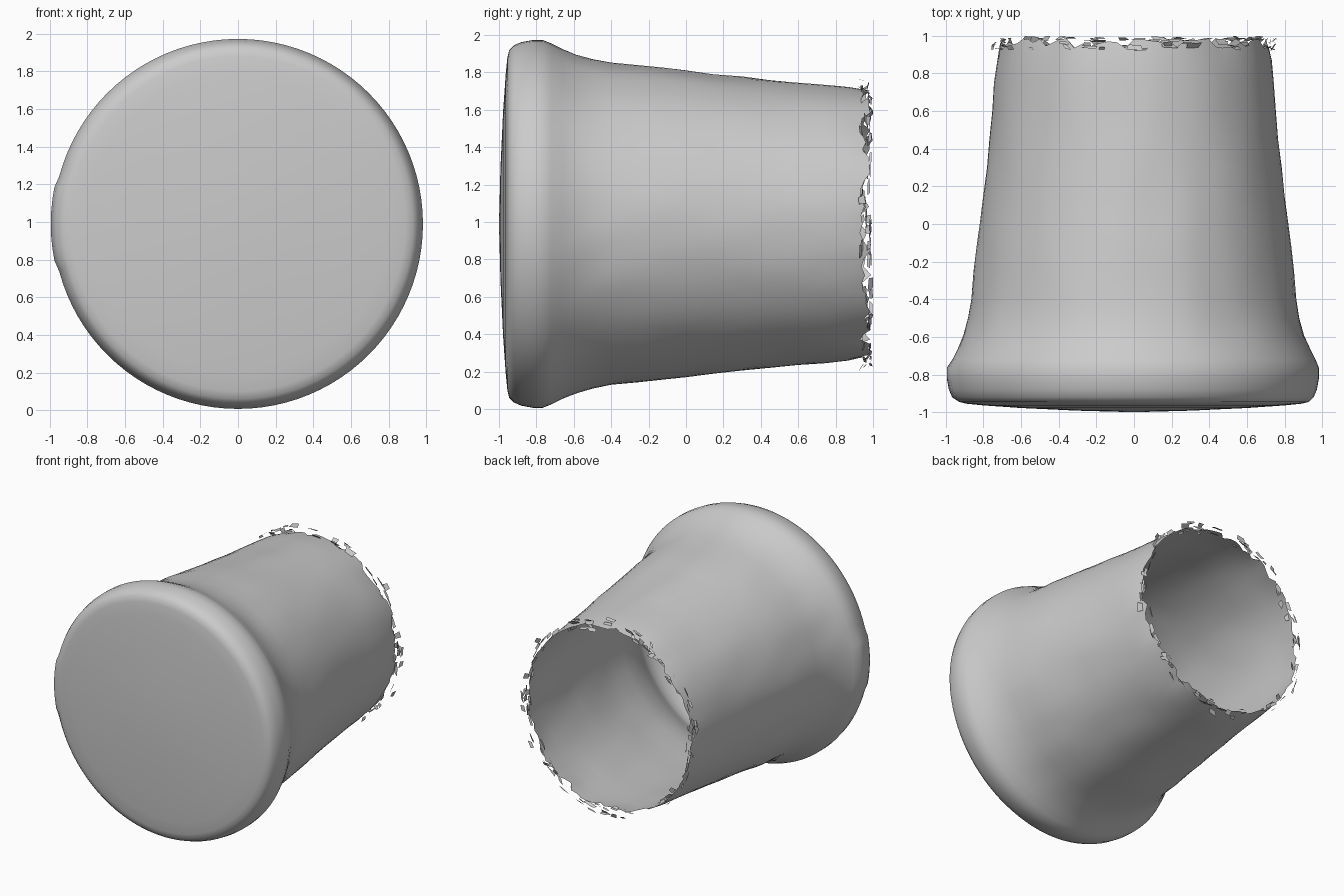
import bpy, bmesh, math, random
from mathutils import Vector, noise

random.seed(4)
if "Cube" in bpy.data.objects:
    bpy.data.objects.remove(bpy.data.objects["Cube"])

CENTRE_Z = 0.99
SEGMENTS = 96

grey = bpy.data.materials.new("plain grey")
grey.use_nodes = True
grey.diffuse_color = (0.6, 0.6, 0.6, 1)
grey.node_tree.nodes["Principled BSDF"].inputs["Base Color"].default_value = (0.6, 0.6, 0.6, 1)


def finish(bm, name):
    mesh = bpy.data.meshes.new(name)
    bm.to_mesh(mesh)
    bm.free()
    obj = bpy.data.objects.new(name, mesh)
    bpy.context.collection.objects.link(obj)
    mesh.materials.append(grey)
    return obj


def ring_point(radius, angle, y):
    return Vector((radius * math.cos(angle), y, CENTRE_Z + radius * math.sin(angle)))


# Radius and depth of the flared shell, from the domed end to the open rim
profile = [(0.3, -0.992), (0.6, -0.978), (0.8, -0.964), (0.89, -0.955), (0.93, -0.945),
           (0.955, -0.92), (0.972, -0.88), (0.983, -0.82), (0.983, -0.765), (0.965, -0.72),
           (0.935, -0.66), (0.905, -0.59), (0.88, -0.5), (0.862, -0.4), (0.85, -0.25),
           (0.835, -0.12), (0.82, 0), (0.8, 0.15), (0.785, 0.3), (0.768, 0.45),
           (0.755, 0.6), (0.743, 0.75), (0.73, 0.87), (0.715, 0.96)]

# Closed domed end, rounded lip and tapering wall in one open shell
bm = bmesh.new()
rings = []
for radius, y in profile:
    ring = []
    for i in range(SEGMENTS):
        angle = math.tau * i / SEGMENTS
        r = radius
        if y > -0.6:
            r += 0.007 * noise.noise(ring_point(radius, angle, y) * 5)
        elif -0.93 < y < -0.75 and abs(angle - math.pi) < 0.22:
            r += 0.012  # small flat swelling on one side of the lip
        depth = y + (random.uniform(-0.03, 0.03) if y > 0.9 else 0)
        ring.append(bm.verts.new(ring_point(r, angle, depth)))
    rings.append(ring)
tip = bm.verts.new((0, -1, CENTRE_Z))
for i in range(SEGMENTS):
    j = (i + 1) % SEGMENTS
    bm.faces.new((tip, rings[0][i], rings[0][j]))
    for a, b in zip(rings, rings[1:]):
        bm.faces.new((a[i], b[i], b[j], a[j]))
bmesh.ops.recalc_face_normals(bm, faces=bm.faces)
shell = finish(bm, "flared_shell")
bpy.context.view_layer.objects.active = shell
shell.select_set(True)
bpy.ops.object.shade_smooth_by_angle(angle=math.radians(40))

# Torn scraps scattered round the open rim
bm = bmesh.new()
for _ in range(110):
    angle = random.uniform(0, math.tau)
    centre = ring_point(random.uniform(0.69, 0.77), angle, random.uniform(0.93, 0.99))
    along = ring_point(1, angle + math.pi / 2, 0) - Vector((0, 0, CENTRE_Z))
    across = Vector((random.uniform(-1, 1), random.uniform(-1, 1), random.uniform(-1, 1))).normalized()
    length, width = random.uniform(0.015, 0.045), random.uniform(0.01, 0.025)
    corners = []
    for u, v in ((-1, -1), (1, -0.6), (0.8, 1), (-0.7, 0.8)):
        p = centre + along * length * u + across * width * v
        p.y = min(p.y, 1)
        corners.append(bm.verts.new(p))
    bm.faces.new(corners)
finish(bm, "torn_rim_scraps")
